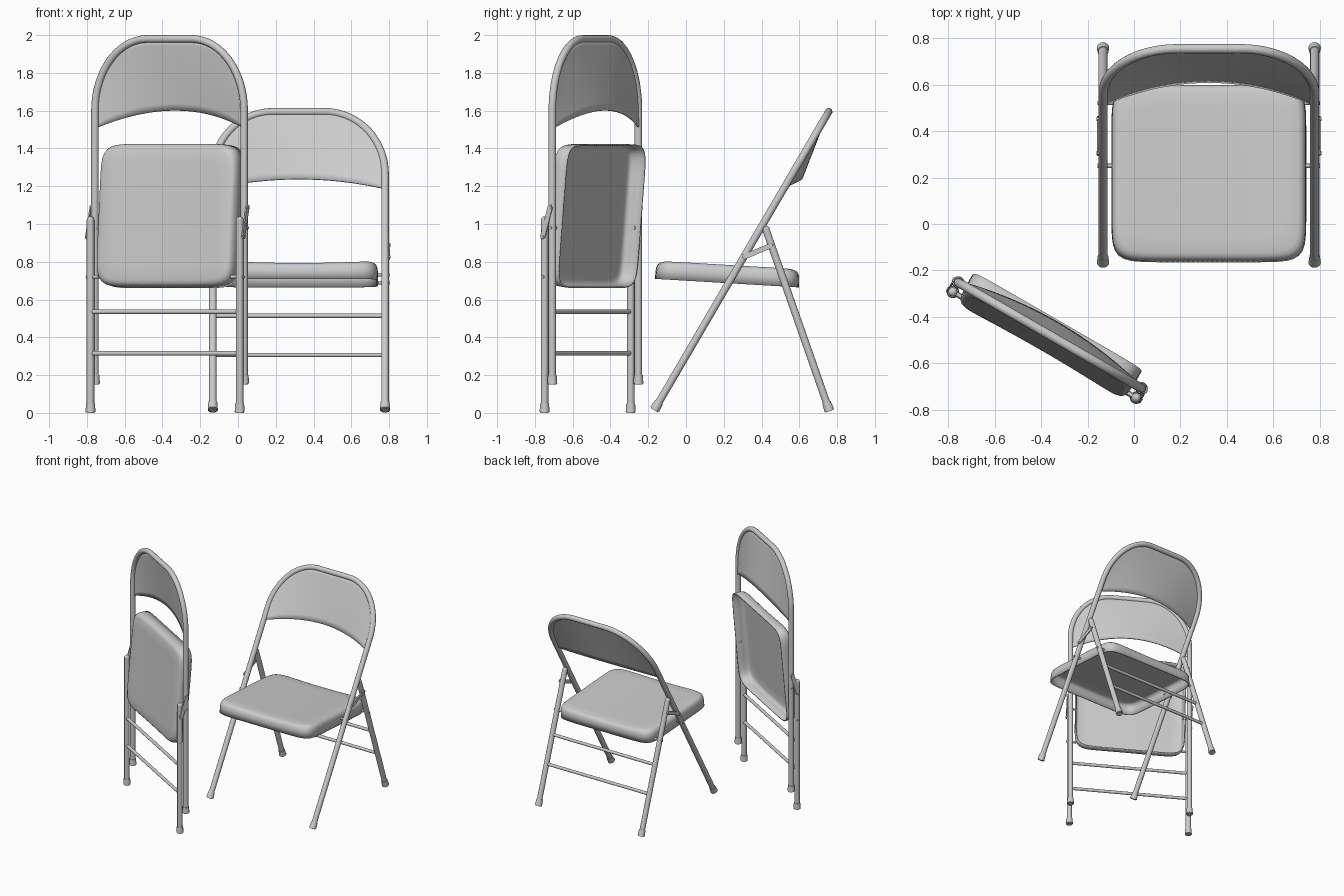
import bpy, bmesh, math
from mathutils import Matrix, Vector

if "Cube" in bpy.data.objects:
    bpy.data.objects.remove(bpy.data.objects["Cube"])

T = lambda x, y, z: Matrix.Translation((x, y, z))
R = lambda deg, axis: Matrix.Rotation(math.radians(deg), 4, axis)
HALF = 0.456          # half spacing of the tubes
HOOP_X, HOOP_Z, HOOP_B, TOP = 0.135, 1.45, 0.38, 1.83


def activate(ob):
    bpy.ops.object.select_all(action='DESELECT')
    ob.select_set(True)
    bpy.context.view_layer.objects.active = ob


def finish(name, bm, solid=0.0, angle=40):
    me = bpy.data.meshes.new(name)
    bmesh.ops.recalc_face_normals(bm, faces=bm.faces[:])
    bm.to_mesh(me)
    bm.free()
    ob = bpy.data.objects.new(name, me)
    bpy.context.collection.objects.link(ob)
    if solid:
        mod = ob.modifiers.new("thickness", 'SOLIDIFY')
        mod.thickness, mod.offset = solid, -1
    activate(ob)
    bpy.ops.object.shade_smooth_by_angle(angle=math.radians(angle))
    return ob


def tube(name, pts, r, M):
    cu = bpy.data.curves.new(name, 'CURVE')
    cu.dimensions = '3D'
    cu.bevel_depth, cu.bevel_resolution, cu.use_fill_caps = r, 5, True
    sp = cu.splines.new('POLY')
    sp.points.add(len(pts) - 1)
    for p, co in zip(sp.points, pts):
        p.co = (*(M @ Vector(co)), 1)
    ob = bpy.data.objects.new(name, cu)
    bpy.context.collection.objects.link(ob)
    activate(ob)
    bpy.ops.object.convert(target='MESH')
    bpy.ops.object.shade_smooth_by_angle(angle=math.radians(40))


def foot(name, x, M):
    bm = bmesh.new()
    bmesh.ops.create_cone(bm, cap_ends=True, segments=24, radius1=0.027, radius2=0.023,
                          depth=0.055, matrix=M @ T(x, 0, 0.0275))
    rims = [e for e in bm.edges if len(e.link_faces) == 2 and e.calc_face_angle() > 1]
    bmesh.ops.bevel(bm, geom=rims, offset=0.005, segments=2, affect='EDGES')
    finish(name, bm)


def hoop_frame(tag, M):
    arc = [(HOOP_X + (HALF - HOOP_X) * math.cos(a), 0, HOOP_Z + HOOP_B * math.sin(a))
           for a in (math.pi / 2 * i / 20 for i in range(21))]
    half = [(HALF, 0, 0.01)] + arc
    tube(tag + "_hoop_frame", half + [(-x, y, z) for x, y, z in reversed(half)], 0.02, M)


def backrest(tag, M):
    # panel filling the hoop, bowed backwards along its lower edge
    bm = bmesh.new()
    nu, nv = 48, 10
    rows = []
    for i in range(nu + 1):
        s = math.sin(math.pi / 2 * (2 * i / nu - 1))
        x = s * HALF
        k = max(0, (abs(x) - HOOP_X) / (HALF - HOOP_X))
        top = HOOP_Z + HOOP_B * math.sqrt(max(0, 1 - k * k))
        low = 1.45 - 0.095 * s * s
        rows.append([bm.verts.new(M @ Vector((x, 0.06 * (1 - s * s) * (1 - j / nv),
                                              low + (top - low) * j / nv)))
                     for j in range(nv + 1)])
    for a, b in zip(rows, rows[1:]):
        for j in range(nv):
            bm.faces.new((a[j], b[j], b[j + 1], a[j + 1]))
    finish(tag + "_backrest", bm, 0.008)


def seat(tag, M):
    # open-bottomed pan: rim wall, rounded shoulder, slightly saddled top
    W, D, n, N = 0.42, 0.3825, 9, 128
    profile = [(0, 0), (0.002, 0.05), (0.004, 0.066), (0.010, 0.082), (0.020, 0.092),
               (0.036, 0.098), (0.10, 0.098), (0.18, 0.098), (0.27, 0.098), (0.34, 0.098)]
    bm = bmesh.new()
    rings = []

    def point(x, y, z):
        z -= 0.012 * (1 - (x / W) ** 2) * (z / 0.098)
        return bm.verts.new(M @ Vector((x, y + D, z)))

    for inset, z in profile:
        ring = []
        for i in range(N):
            c, s = math.cos(math.tau * i / N), math.sin(math.tau * i / N)
            r = (abs(c) ** n + abs(s) ** n) ** (-1 / n)
            ring.append(point(r * c * (W - inset), r * s * (D - inset), z))
        rings.append(ring)
    for a, b in zip(rings, rings[1:]):
        for i in range(N):
            bm.faces.new((a[i], a[(i + 1) % N], b[(i + 1) % N], b[i]))
    mid = point(0, 0, 0.098)
    for i in range(N):
        bm.faces.new((rings[-1][i], rings[-1][(i + 1) % N], mid))
    # the pan is open, so make sure the normals point outwards
    bmesh.ops.recalc_face_normals(bm, faces=bm.faces[:])
    finish(tag + "_seat", bm, 0.008)


def link(name, a, b, xdir):
    # flat strap joining frame and leg
    z = (b - a).normalized()
    x = xdir.normalized()
    y = z.cross(x).normalized()
    rot = Matrix((x, y, z)).transposed().to_4x4()
    bm = bmesh.new()
    bmesh.ops.create_cube(bm, size=1, matrix=Matrix.Translation((a + b) / 2) @ rot
                          @ Matrix.Diagonal((0.008, 0.028, (b - a).length + 0.026, 1)))
    ends = [e for e in bm.edges
            if abs((e.verts[0].co - e.verts[1].co).normalized().dot(x)) > 0.9]
    bmesh.ops.bevel(bm, geom=ends, offset=0.012, segments=4, affect='EDGES')
    finish(name, bm)


def chair(tag, MF, ML, MS):
    hoop_frame(tag, MF)
    backrest(tag, MF)
    seat(tag, MS)
    for z in (0.315, 0.535):
        tube(tag + "_crossbar", [(-HALF, 0, z), (HALF, 0, z)], 0.012, ML)
    for s, side in ((-1, "left"), (1, "right")):
        name = f"{tag}_{side}_"
        x = s * HALF
        tube(name + "rear_leg", [(x, 0, 0.01), (x, 0, 1.02)], 0.02, ML)
        # rounded leg top
        bm = bmesh.new()
        bmesh.ops.create_uvsphere(bm, u_segments=20, v_segments=12, radius=0.02,
                                  matrix=ML @ T(x, 0, 1.02))
        finish(name + "leg_cap", bm)
        foot(name + "front_foot", x, MF)
        foot(name + "rear_foot", x, ML)
        lx = s * 0.477
        link(name + "hinge_link", MF @ Vector((lx, 0, 0.94)), ML @ Vector((lx, 0, 0.93)),
             MF.col[0].to_3d())
        # rivets and seat pivot pins
        for part, M, z in (("frame_rivet", MF, 0.94), ("leg_rivet", ML, 0.93)):
            tube(name + part, [(s * 0.44, 0, z), (s * 0.485, 0, z)], 0.009, M)
        for part, M, z in (("frame_pin", MF, 0.83), ("leg_pin", ML, 0.72)):
            tube(name + part, [(s * 0.405, 0, z), (s * 0.48, 0, z)], 0.009, M)


# open chair
chair("open",
      T(0.3225, -0.168, 0.014) @ R(-30.3, 'X'),
      T(0.3225, 0.76, 0.009) @ R(19.3, 'X'),
      T(0.3225, -0.165, 0.71) @ R(-3.4, 'X'))

# folded chair, turned and standing upright
F = T(-0.3625, -0.48, 0) @ R(-30, 'Z')
chair("folded",
      F @ T(0, 0, 0.15),
      F @ T(0, -0.047, 0),
      F @ T(0, 0.008, 0.66) @ R(85, 'X'))
